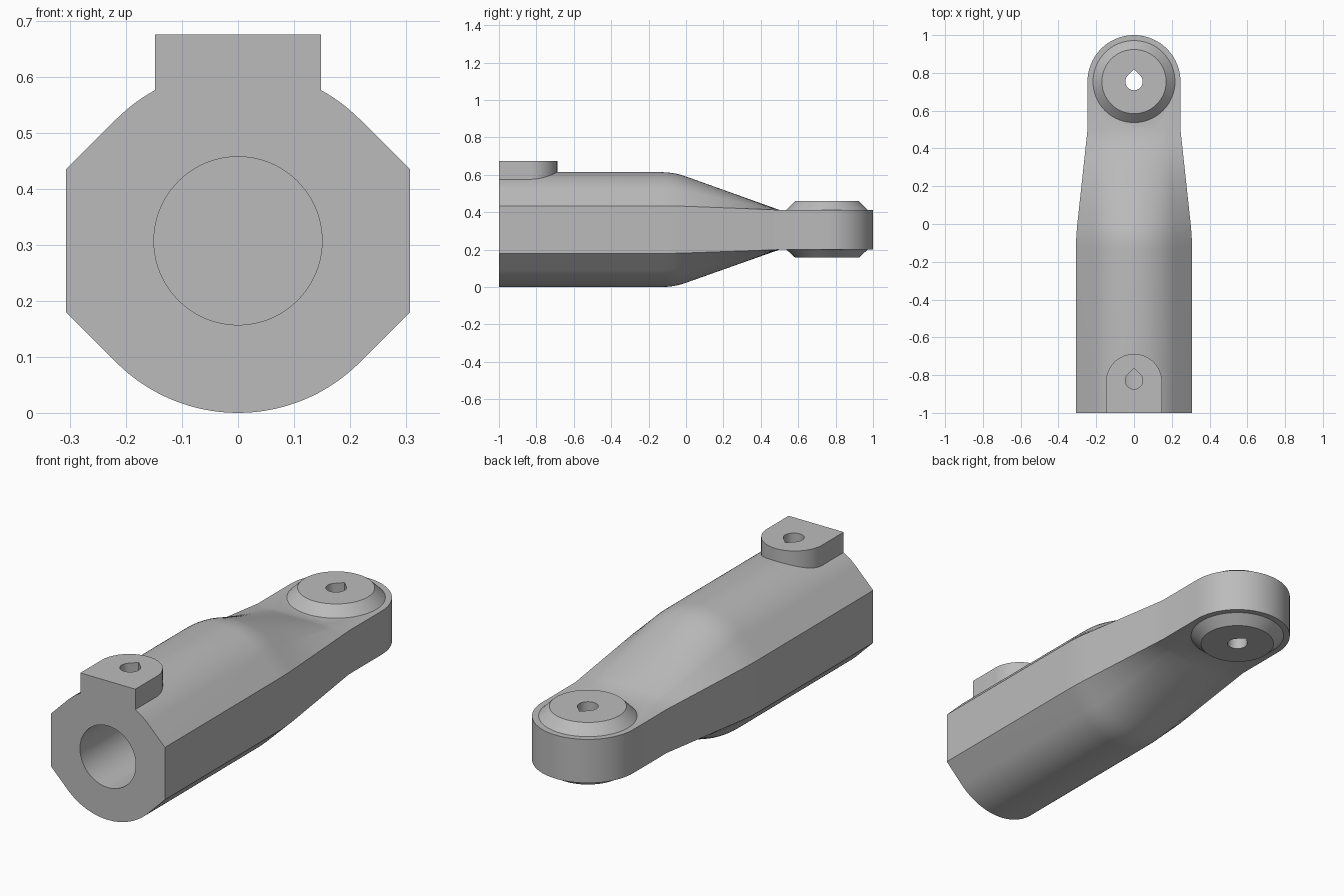
import bpy, bmesh
from math import cos, sin, pi, radians, tan

cube = bpy.data.objects.get("Cube")
if cube:
    bpy.data.objects.remove(cube, do_unlink=True)

R, MID = 0.307, 0.307            # barrel radius and axis height
EYE_Y, EYE_R = 0.754, 0.246      # pivot eye
EYE_LOW, EYE_HIGH = 0.2, 0.412

grey = bpy.data.materials.new("plain grey")
grey.use_nodes = True
grey.diffuse_color = (0.5, 0.5, 0.5, 1)
grey.node_tree.nodes["Principled BSDF"].inputs["Base Color"].default_value = (0.5, 0.5, 0.5, 1)


def loft(name, rings):
    """Skin a list of equal-length rings and cap both ends."""
    bm = bmesh.new()
    loops = [[bm.verts.new(p) for p in ring] for ring in rings]
    n = len(loops[0])
    for a, b in zip(loops, loops[1:]):
        for i in range(n):
            j = (i + 1) % n
            bm.faces.new((a[i], a[j], b[j], b[i]))
    bm.faces.new(loops[0])
    bm.faces.new(loops[-1])
    bmesh.ops.recalc_face_normals(bm, faces=bm.faces)
    mesh = bpy.data.meshes.new(name)
    bm.to_mesh(mesh)
    bm.free()
    mesh.materials.append(grey)
    obj = bpy.data.objects.new(name, mesh)
    bpy.context.collection.objects.link(obj)
    return obj


def prism(name, outline, low, high):
    return loft(name, [[(x, y, z) for x, y in outline] for z in (low, high)])


def arc(cx, cy, r, start, end, steps):
    angles = [radians(start + (end - start) * i / steps) for i in range(steps + 1)]
    return [(cx + r * cos(a), cy + r * sin(a)) for a in angles]


def circle(cx, cy, r, steps=96):
    return arc(cx, cy, r, 0, 360, steps)[:-1]


def teardrop(cy, r):
    """Round hole with a right-angled point towards the back."""
    return arc(0, cy, r, 135, 405, 36) + [(0, cy + r * 1.414)]


def barrel_ring(y, t):
    """Rounded octagon (t=0) blending to the flat eye section (t=1)."""
    c = R * tan(pi / 8)
    upper = [(R, c)] + arc(0, 0, R, 45, 135, 32) + [(-R, c)]
    lower = [(-x, -z) for x, z in upper]
    ring = []
    for half, flat in ((upper, EYE_HIGH), (lower, EYE_LOW)):
        for x, z in half:
            wide = x * EYE_R / R
            ring.append((x + (wide - x) * t, y, (MID + z) * (1 - t) + flat * t))
    return ring


# Barrel with a softly rounded shoulder and a straight taper to the eye
sections = [(-1, 0), (-0.13, 0)]
sections += [(-0.13 + s, s * s * 6.77) for s in (0.026, 0.052, 0.078, 0.104, 0.13)]
start = sections[-1][1]
sections += [(0.5 * i / 8, start + (1 - start) * i / 8) for i in range(1, 9)]
body = loft("rod_end_body", [barrel_ring(y, t) for y, t in sections])

# Pivot eye, its chamfered faces, and the lug on top of the barrel
eye = prism("eye", [(-EYE_R, 0.5), (EYE_R, 0.5)] + arc(0, EYE_Y, EYE_R, 0, 180, 64),
            EYE_LOW, EYE_HIGH)
pivot = loft("pivot_faces", [[(x, y, z) for x, y in circle(0, EYE_Y, r)] for z, r in
                             ((0.157, 0.17), (EYE_LOW, 0.217), (EYE_HIGH, 0.217), (0.459, 0.17))])
lug = prism("lug", [(-0.148, -1), (0.148, -1)] + arc(0, -0.836, 0.148, 0, 180, 48), 0.5, 0.675)

# Cutters
bore = loft("bore_cutter", [[(x, y, z) for x, z in circle(0, MID, 0.15)] for y in (-1.1, -0.15)])
pin_hole = prism("pin_hole_cutter", teardrop(EYE_Y, 0.046), -0.1, 0.8)
lug_hole = prism("lug_hole_cutter", teardrop(-0.828, 0.046), MID, 0.8)

for part, operation in ((eye, 'UNION'), (pivot, 'UNION'), (lug, 'UNION'),
                        (bore, 'DIFFERENCE'), (pin_hole, 'DIFFERENCE'), (lug_hole, 'DIFFERENCE')):
    mod = body.modifiers.new(part.name, 'BOOLEAN')
    mod.object, mod.operation, mod.solver = part, operation, 'EXACT'

# Bake the result and drop the helpers
bpy.context.view_layer.update()
graph = bpy.context.evaluated_depsgraph_get()
baked = bpy.data.meshes.new_from_object(body.evaluated_get(graph))
body.modifiers.clear()
body.data = baked
for part in (eye, pivot, lug, bore, pin_hole, lug_hole):
    bpy.data.objects.remove(part, do_unlink=True)

bpy.ops.object.select_all(action='DESELECT')
body.select_set(True)
bpy.context.view_layer.objects.active = body
bpy.ops.object.shade_smooth_by_angle(angle=radians(25))
